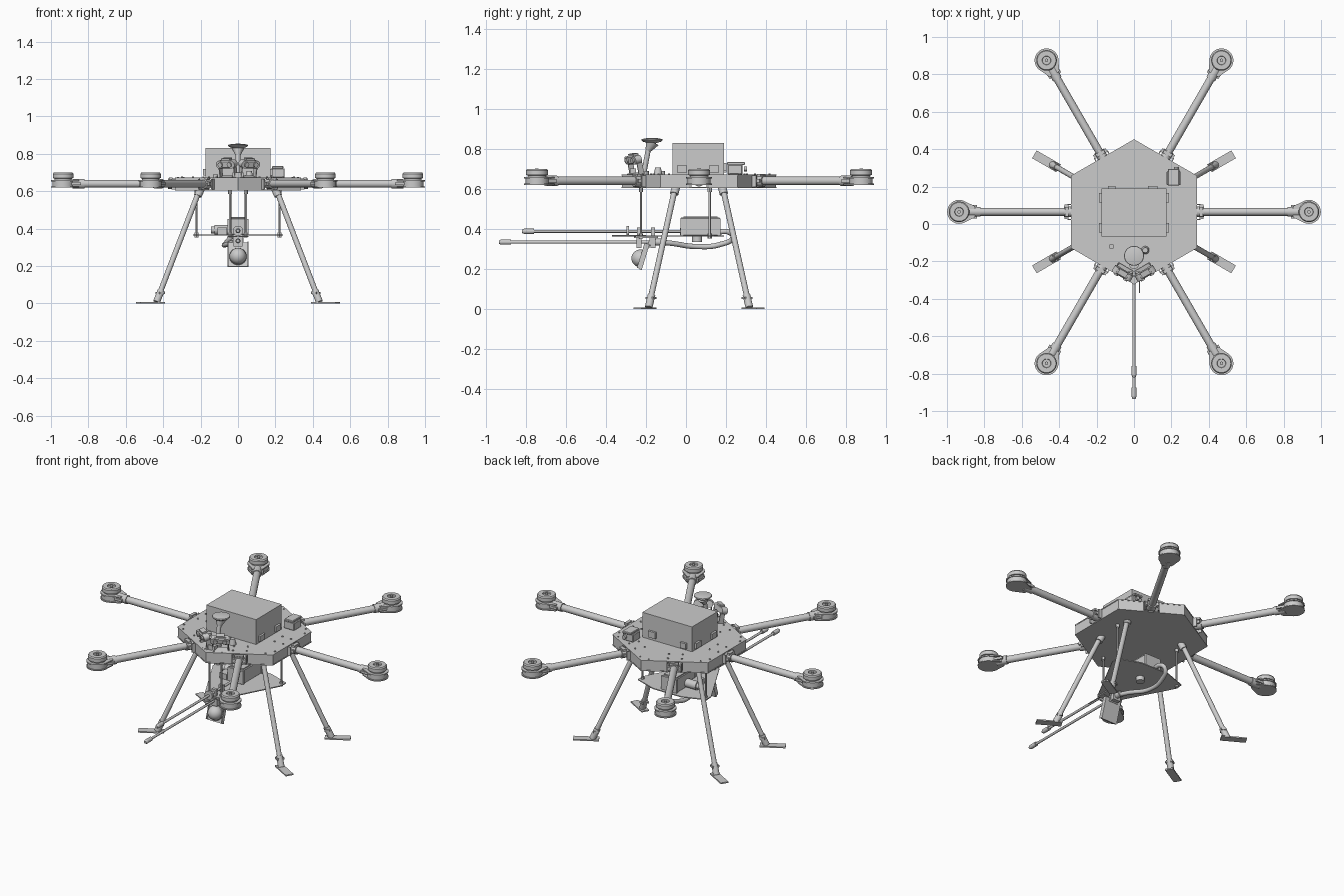
import bpy, bmesh, math
from mathutils import Matrix, Vector

if "Cube" in bpy.data.objects:
    bpy.data.objects.remove(bpy.data.objects["Cube"])

I = Matrix.Identity(4)
CY = 0.065                      # hub centre in y
R = 0.388                       # hub plate corner radius


def finish(name, bm, M=I):
    bmesh.ops.recalc_face_normals(bm, faces=bm.faces)
    me = bpy.data.meshes.new(name)
    bm.to_mesh(me)
    bm.free()
    me.transform(M)
    me.shade_smooth()
    me.set_sharp_from_angle(angle=math.radians(30))
    ob = bpy.data.objects.new(name, me)
    bpy.context.collection.objects.link(ob)
    return ob


def box(name, size, loc, M=I, rot=I, bevel=0):
    bm = bmesh.new()
    bmesh.ops.create_cube(bm, size=1, matrix=Matrix.Translation(loc) @ rot @ Matrix.Diagonal((*size, 1)))
    if bevel:
        bmesh.ops.bevel(bm, geom=bm.edges[:], offset=bevel, segments=1, affect='EDGES')
    return finish(name, bm, M)


def rod(name, a, b, r, r2=None, M=I, n=24):
    a, b = Vector(a), Vector(b)
    d = b - a
    bm = bmesh.new()
    q = d.to_track_quat('Z', 'Y').to_matrix().to_4x4()
    bmesh.ops.create_cone(bm, cap_ends=True, segments=n, radius1=r, radius2=r if r2 is None else r2,
                          depth=d.length, matrix=Matrix.Translation((a + b) / 2) @ q)
    return finish(name, bm, M)


def lathe(name, prof, M=I, n=32):
    bm = bmesh.new()
    vs = [bm.verts.new((r, 0, z)) for r, z in prof]
    es = [bm.edges.new(p) for p in zip(vs, vs[1:])]
    bmesh.ops.spin(bm, geom=vs + es, cent=(0, 0, 0), axis=(0, 0, 1), angle=2 * math.pi, steps=n)
    bmesh.ops.remove_doubles(bm, verts=bm.verts, dist=1e-5)
    return finish(name, bm, M)


def prism(name, pts, z0, z1, M=I):
    bm = bmesh.new()
    f = bm.faces.new([bm.verts.new((x, y, z0)) for x, y in pts])
    ex = bmesh.ops.extrude_face_region(bm, geom=[f])
    bmesh.ops.translate(bm, vec=(0, 0, z1 - z0), verts=[v for v in ex['geom'] if isinstance(v, bmesh.types.BMVert)])
    return finish(name, bm, M)


def hose(name, pts, r):
    cu = bpy.data.curves.new(name, 'CURVE')
    cu.dimensions, cu.bevel_depth, cu.bevel_resolution, cu.use_fill_caps = '3D', r, 4, True
    sp = cu.splines.new('BEZIER')
    sp.bezier_points.add(len(pts) - 1)
    for p, co in zip(sp.bezier_points, pts):
        p.co = co
        p.handle_left_type = p.handle_right_type = 'AUTO'
    ob = bpy.data.objects.new(name, cu)
    bpy.context.collection.objects.link(ob)


def radial(deg):
    return Matrix.Translation((0, CY, 0)) @ Matrix.Rotation(math.radians(deg), 4, 'Z')


def ring(cx, r, a0, a1, n):
    return [(cx + r * math.cos(math.radians(a0 + (a1 - a0) * i / n)),
             r * math.sin(math.radians(a0 + (a1 - a0) * i / n))) for i in range(n + 1)]


# Hub: two hexagonal plates
hexa = [(R * math.cos(math.radians(30 + 60 * i)), CY + R * math.sin(math.radians(30 + 60 * i))) for i in range(6)]
prism("hub_top_plate", hexa, 0.666, 0.672)
prism("hub_bottom_plate", hexa, 0.604, 0.610)

# Six arms, each with side walls, clamps and motor
for i in range(6):
    M = radial(60 * i)
    for s in (-1, 1):
        box("hub_side_wall", (0.006, 0.145, 0.056), (0.331, s * 0.1195, 0.638), M)
        box("arm_root_cheek", (0.11, 0.006, 0.056), (0.30, s * 0.04, 0.638), M)
        box("arm_clamp_ear", (0.022, 0.012, 0.018), (0.36, s * 0.032, 0.64), M)
        for x in (0.24, 0.30):
            rod("plate_bolt", (x, s * 0.04, 0.67), (x, s * 0.04, 0.678), 0.005, M=M, n=8)
        rod("hub_edge_bolt", (0.32, s * 0.15, 0.67), (0.32, s * 0.15, 0.677), 0.005, M=M, n=8)
        box("motor_clamp_ear", (0.05, 0.012, 0.014), (0.865, s * 0.03, 0.64), M)
    rod("arm_tube", (0.2, 0, 0.64), (0.90, 0, 0.64), 0.021, M=M)
    rod("arm_root_collar", (0.325, 0, 0.64), (0.375, 0, 0.64), 0.028, M=M)
    rod("motor_clamp", (0.82, 0, 0.64), (0.885, 0, 0.64), 0.026, M=M)
    box("arm_hinge_block", (0.02, 0.05, 0.012), (0.36, 0, 0.668), M)
    mount = ring(0.935, 0.064, -125, 125, 20) + [(0.85, 0.03), (0.85, -0.03)]
    prism("motor_mount_upper", mount, 0.652, 0.660, M)
    prism("motor_mount_lower", mount, 0.619, 0.626, M)
    prism("motor_mount_core", ring(0.935, 0.058, -150, 150, 20), 0.626, 0.652, M)
    lathe("motor", [(0, 0.655), (0.045, 0.655), (0.047, 0.668), (0.055, 0.670), (0.055, 0.692), (0.050, 0.699),
                    (0.024, 0.699), (0.022, 0.691), (0.009, 0.691), (0.009, 0.701), (0, 0.701)],
          M @ Matrix.Translation((0.935, 0, 0)))

# Four landing legs with flat feet
for a in (30, 150, 210, 330):
    M = radial(a)
    rod("landing_leg", (0.237, 0, 0.608), (0.498, 0, 0.02), 0.0145, M=M)
    rod("leg_socket", (0.23, 0, 0.61), (0.248, 0, 0.575), 0.021, M=M)
    rod("leg_ankle", (0.474, 0, 0.07), (0.503, 0, 0.008), 0.019, M=M)
    box("ankle_clamp", (0.03, 0.045, 0.012), (0.48, 0, 0.055), M)
    box("foot_plate", (0.15, 0.048, 0.008), (0.54, 0, 0.004), M)

# Battery box with connectors
box("battery_box", (0.35, 0.257, 0.158), (0, 0.0605, 0.751))
box("battery_rear_plug", (0.05, 0.015, 0.04), (0.10, 0.195, 0.71))
box("battery_rear_plug", (0.04, 0.015, 0.035), (-0.12, 0.195, 0.70))
for s in (-1, 1):
    for y in (-0.02, 0.14):
        box("battery_side_latch", (0.014, 0.05, 0.035), (s * 0.181, y, 0.70))

# Rear control unit
box("control_unit", (0.075, 0.075, 0.05), (0.212, 0.245, 0.697), bevel=0.004)
box("control_unit_lid", (0.06, 0.09, 0.014), (0.212, 0.25, 0.727), bevel=0.003)
rod("control_unit_knob", (0.225, 0.29, 0.70), (0.225, 0.305, 0.70), 0.012)

# Antenna mushroom
lathe("antenna_disc", [(0, 0.826), (0.02, 0.828), (0.046, 0.836), (0.053, 0.843), (0.051, 0.849), (0.03, 0.853),
                       (0, 0.854)], Matrix.Translation((0, -0.17, 0)))
rod("antenna_neck", (0, -0.19, 0.79), (0, -0.168, 0.834), 0.013, 0.035)
rod("antenna_stem", (0, -0.212, 0.672), (0, -0.189, 0.793), 0.013)
rod("antenna_foot", (0, -0.212, 0.67), (0, -0.212, 0.69), 0.028)
rod("status_dome", (0.06, -0.14, 0.67), (0.06, -0.14, 0.708), 0.022, 0.014)
rod("status_dome", (-0.12, -0.12, 0.67), (-0.12, -0.12, 0.69), 0.014)

# Twin front sensors on tilted brackets
for a, s in ((-60, -1), (-120, 1)):
    M = radial(a) @ Matrix.Translation((0.315, s * 0.112, 0.745)) @ Matrix.Rotation(math.radians(12), 4, 'Y')
    box("sensor_body", (0.036, 0.075, 0.042), (0, 0, 0), M, bevel=0.006)
    for t in (-1, 1):
        rod("sensor_end", (-0.018, t * 0.036, 0), (0.018, t * 0.036, 0), 0.021, M=M)
        rod("sensor_lens", (0.015, t * 0.028, 0), (0.026, t * 0.028, 0), 0.013, M=M)
        box("sensor_bracket_arm", (0.03, 0.005, 0.065), (-0.006, t * 0.045, -0.042), M)
    box("sensor_hood", (0.03, 0.05, 0.01), (-0.006, 0, 0.026), M)
    box("sensor_base", (0.05, 0.10, 0.006), (0, 0, -0.072), M)
box("front_nose_block", (0.06, 0.03, 0.03), (0, -0.265, 0.686))

# Hanging payload plate and rods
prism("payload_plate", [(-0.06, -0.25), (0.06, -0.25), (0.24, 0.09), (0.24, 0.14), (0.10, 0.19), (-0.10, 0.19),
                        (-0.24, 0.14), (-0.24, 0.09)], 0.362, 0.368)
for s in (-1, 1):
    for x, y in ((0.042, -0.225), (0.222, 0.118)):
        rod("payload_rod", (s * x, y, 0.355), (s * x, y, 0.606), 0.006, n=12)
        rod("payload_rod_nut", (s * x, y, 0.352), (s * x, y, 0.378), 0.011, n=6)
        rod("payload_rod_top", (s * x, y, 0.585), (s * x, y, 0.606), 0.011, n=12)

# Pump box and pump
box("pump_box", (0.10, 0.20, 0.09), (0, 0.072, 0.411), bevel=0.004)
box("pump_box_lid", (0.09, 0.17, 0.008), (0, 0.072, 0.458))
for y in (-0.02, 0.165):
    box("pump_box_flange", (0.11, 0.014, 0.085), (0, y, 0.41))
rod("pump_outlet", (0, 0.056, 0.335), (0, 0.056, 0.37), 0.025)
rod("pump_motor", (-0.05, 0.06, 0.393), (-0.125, 0.06, 0.393), 0.026)
rod("pump_motor_cap", (-0.125, 0.06, 0.393), (-0.145, 0.06, 0.393), 0.018)
box("pump_valve", (0.05, 0.06, 0.035), (-0.085, 0.0, 0.387))

# Two forward spray pipes, nozzles and supply hose
for z, y0, y1 in ((0.388, -0.82, -0.02), (0.334, -0.935, -0.13)):
    rod("spray_pipe", (0, y0 + 0.03, z), (0, y1, z), 0.0075)
    rod("spray_nozzle", (0, y0 + 0.012, z), (0, y0 + 0.06, z), 0.013)
    rod("spray_nozzle_tip", (0, y0, z), (0, y0 + 0.012, z), 0.008, 0.013)
hose("supply_hose", [(0, -0.14, 0.334), (-0.02, -0.08, 0.329), (-0.07, 0.05, 0.312), (-0.065, 0.17, 0.322),
                     (-0.035, 0.235, 0.36), (-0.02, 0.215, 0.383), (-0.02, 0.16, 0.385)], 0.013)
rod("hose_coupling", (0, -0.18, 0.334), (0, -0.12, 0.334), 0.017)
rod("pipe_collar", (0, -0.297, 0.388), (0, -0.285, 0.388), 0.027)
for y in (-0.235, -0.165):
    box("pipe_clamp", (0.05, 0.025, 0.06), (0, y, 0.335))
    box("pipe_clamp_upper", (0.03, 0.02, 0.04), (0, y, 0.388))
box("clamp_plate", (0.11, 0.12, 0.006), (0, -0.2, 0.358))
rod("trigger_rod", (0.03, -0.37, 0.366), (0.03, -0.2, 0.366), 0.003, n=8)

# Tilted camera under the nose
M = Matrix.Translation((0, -0.207, 0.262)) @ Matrix.Rotation(math.radians(-17), 4, 'X')
box("camera_back_plate", (0.11, 0.012, 0.135), (0, 0, -0.002), M)
box("camera_hanger", (0.06, 0.012, 0.06), (0, 0.004, 0.075), M)
for s in (-1, 1):
    box("camera_side_lip", (0.005, 0.024, 0.13), (s * 0.053, -0.008, 0), M)
lathe("camera_dome", [(0, 0)] + [(0.046, 0), (0.046, 0.012)] +
      [(0.044 * math.cos(t * math.pi / 16), 0.014 + 0.044 * math.sin(t * math.pi / 16)) for t in range(9)],
      M @ Matrix.Translation((0, -0.004, -0.015)) @ Matrix.Rotation(math.pi / 2, 4, 'X'))
